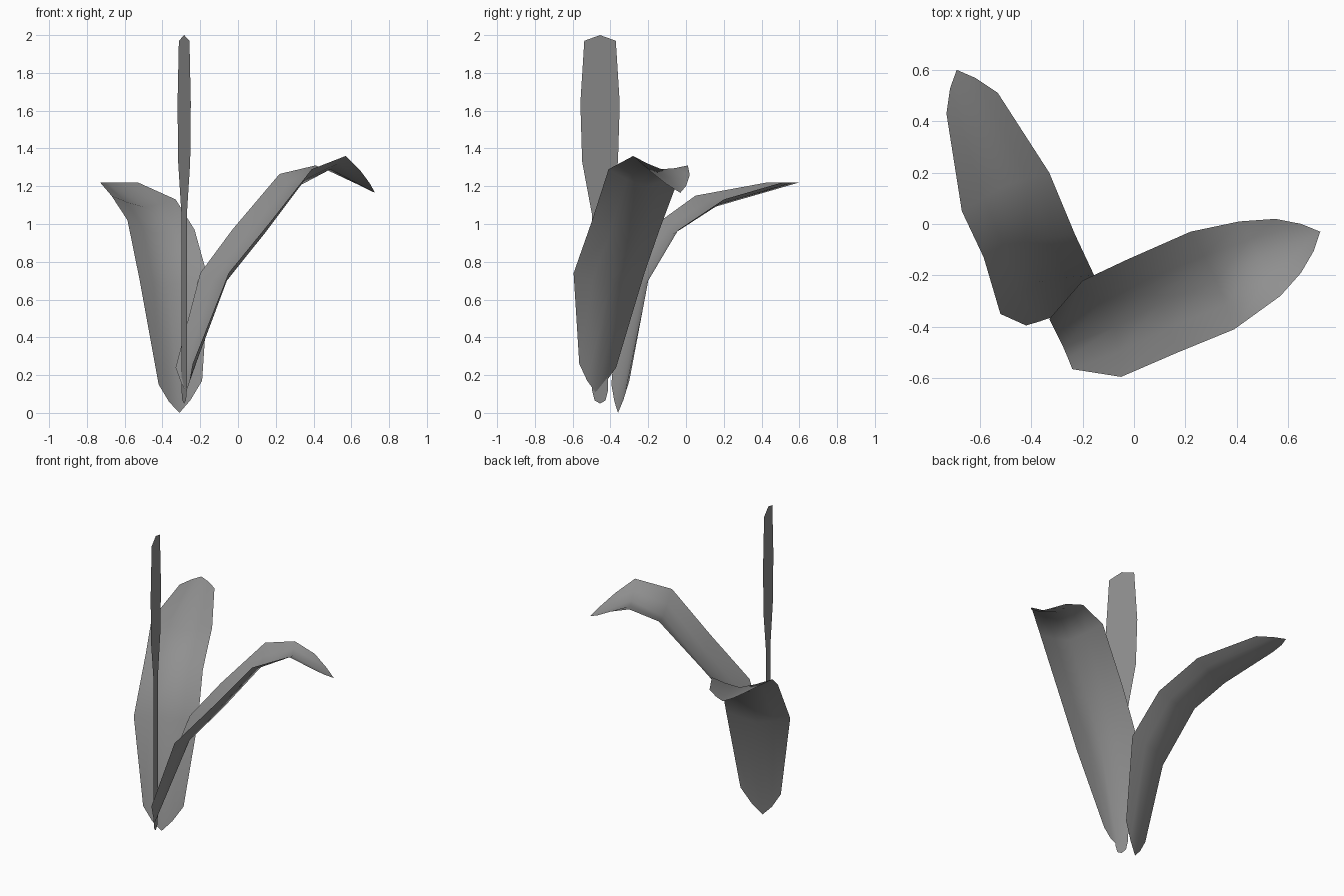
import bpy
from mathutils import Vector

if "Cube" in bpy.data.objects:
    bpy.data.objects.remove(bpy.data.objects["Cube"])

# Dark grey foliage
grey = bpy.data.materials.new("dark_grey")
grey.diffuse_color = (.28, .28, .28, 1)
grey.use_nodes = True
grey.node_tree.nodes["Principled BSDF"].inputs["Base Color"].default_value = grey.diffuse_color


def make_mesh(name, verts, faces, smooth):
    me = bpy.data.meshes.new(name)
    me.from_pydata(verts, [], faces)
    me.materials.append(grey)
    for p in me.polygons:
        p.use_smooth = smooth
    ob = bpy.data.objects.new(name, me)
    bpy.context.collection.objects.link(ob)
    return ob


def sheet(name, rows, smooth=True):
    """Skin a grid of points, one row per station along the part."""
    n = len(rows[0])
    verts = [p for row in rows for p in row]
    faces = [(r * n + c, r * n + c + 1, (r + 1) * n + c + 1, (r + 1) * n + c)
             for r in range(len(rows) - 1) for c in range(n - 1)]
    return make_mesh(name, verts, faces, smooth)


def cupped(edge_a, rib, edge_b):
    """Five points across a leaf: edge, rounded flank, midrib, flank, edge."""
    a, m, b = Vector(edge_a), Vector(rib), Vector(edge_b)
    bulge = (a + b - 2 * m) * 0.05
    return [a, (a + m) / 2 - bulge, m, (m + b) / 2 - bulge, b]


# Left leaf, leaning backwards: left edge, midrib, right edge
left = [
    ((-.42, -.395, .15), (-.31, -.36, .0), (-.19, -.30, .17)),
    ((-.52, -.35, .70), (-.37, -.225, .68), (-.155, -.20, .70)),
    ((-.585, -.13, 1.02), (-.42, -.07, .95), (-.23, -.04, .97)),
    ((-.67, .05, 1.15), (-.50, .15, 1.09), (-.33, .20, 1.13)),
    ((-.73, .43, 1.22), (-.69, .60, 1.22), (-.53, .51, 1.22)),
]
sheet("left_leaf", [cupped(*s) for s in left])

# Right leaf, arching over: near edge, midrib, far edge
right = [
    ((-.24, -.565, .26), (-.275, -.48, .11), (-.33, -.37, .24)),
    ((-.05, -.595, .74), (-.075, -.40, .68), (-.20, -.22, .74)),
    ((.17, -.50, 1.01), (.10, -.31, .90), (-.03, -.14, .97)),
    ((.39, -.41, 1.29), (.32, -.22, 1.20), (.22, -.03, 1.265)),
    ((.57, -.28, 1.36), (.49, -.13, 1.29), (.41, .01, 1.31)),
    ((.65, -.19, 1.28), (.725, -.03, 1.165), (.55, .02, 1.26)),
]
sheet("right_leaf", [cupped(*s) for s in right])

# Upright flower spike: flat card, (half width, edge height, centre height)
centre = Vector((-.285, -.455, 0))
across = Vector((-.32, .95, 0)).normalized()
profile = [(.03, .065, .05), (.045, .12, .12), (.045, 1.05, 1.05),
           (.10, 1.33, 1.33), (.11, 1.64, 1.64), (.088, 1.97, 2.0)]
up = Vector((0, 0, 1))
sheet("flower_spike", [
    [centre - across * w + up * e, centre + up * m, centre + across * w + up * e]
    for w, e, m in profile], smooth=False)
